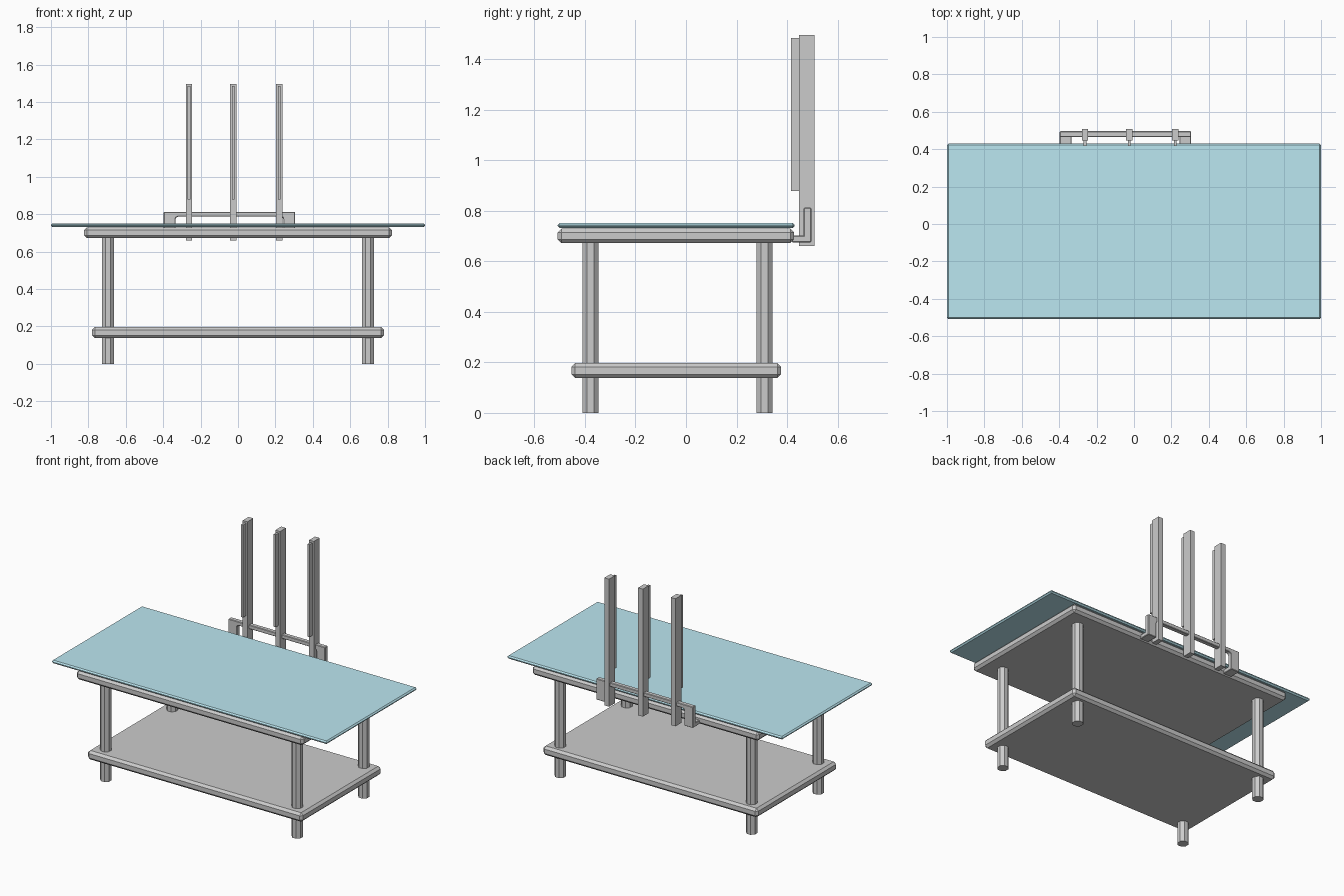
import bpy, bmesh, math

if "Cube" in bpy.data.objects:
    bpy.data.objects.remove(bpy.data.objects["Cube"])


def finish(bm, name, bevel=0.0):
    bmesh.ops.recalc_face_normals(bm, faces=bm.faces[:])
    me = bpy.data.meshes.new(name)
    bm.to_mesh(me)
    bm.free()
    ob = bpy.data.objects.new(name, me)
    bpy.context.collection.objects.link(ob)
    if bevel:
        mod = ob.modifiers.new("Chamfer", 'BEVEL')
        mod.width = bevel
        mod.segments = 1
        mod.limit_method = 'ANGLE'
    return ob


def box(name, x, y, z, bevel=0.0):
    """Box from (min, max) ranges on each axis, with chamfered edges."""
    bm = bmesh.new()
    bmesh.ops.create_cube(bm, size=1)
    for v in bm.verts:
        for i, (lo, hi) in enumerate((x, y, z)):
            v.co[i] = lo if v.co[i] < 0 else hi
    return finish(bm, name, bevel)


def leg(name, x, y, radius, height):
    """Octagonal leg with flats facing the axes."""
    bm = bmesh.new()
    r = radius / math.cos(math.pi / 8)
    ring = [bm.verts.new((x + r * math.cos((i + .5) * math.pi / 4),
                          y + r * math.sin((i + .5) * math.pi / 4), 0)) for i in range(8)]
    extrude(bm, bm.faces.new(ring), (0, 0, height))
    return finish(bm, name)


def extrude(bm, face, vec):
    geo = bmesh.ops.extrude_face_region(bm, geom=[face])["geom"]
    bmesh.ops.translate(bm, vec=vec, verts=[g for g in geo if isinstance(g, bmesh.types.BMVert)])


# Table: glass top, board under it, lower shelf
glass = box("glass_top", (-1, 1), (-0.508, 0.43), (0.732, 0.752), 0.008)
mat = bpy.data.materials.new("teal_glass")
mat.diffuse_color = (0.5, 0.8, 0.88, 1)
mat.use_nodes = True
mat.node_tree.nodes["Principled BSDF"].inputs["Base Color"].default_value = mat.diffuse_color
glass.data.materials.append(mat)
box("top_board", (-0.823, 0.823), (-0.508, 0.428), (0.672, 0.73), 0.015)
box("lower_shelf", (-0.78, 0.78), (-0.454, 0.377), (0.138, 0.197), 0.015)

# Four legs
for side, x in (("left", -0.695), ("right", 0.695)):
    for end, y in (("front", -0.378), ("back", 0.311)):
        leg(f"{end}_{side}_leg", x, y, 0.032, 0.68)

# Bracket behind the table: an upside-down U plate with a foot at each end
cx = -0.046
half = [(0.351, 0.675), (0.351, 0.813)]
inner = [(0.275, 0.787), (0.286, 0.782), (0.289, 0.77), (0.289, 0.675)]
bm = bmesh.new()
outline = half + [(-x, z) for x, z in reversed(half)] + \
    [(-x, z) for x, z in reversed(inner)] + inner
extrude(bm, bm.faces.new([bm.verts.new((cx + x, 0.466, z)) for x, z in outline]), (0, 0.03, 0))
finish(bm, "bracket_rail", 0.003)
for side, s in (("left", -1), ("right", 1)):
    xs = sorted((cx + s * 0.289, cx + s * 0.351))
    box(f"bracket_foot_{side}", xs, (0.42, 0.48), (0.675, 0.702), 0.003)

# Upright posts, each with a thin strip on its front
for i, x in enumerate((-0.262, -0.025, 0.22), 1):
    box(f"post_{i}", (x - 0.017, x + 0.017), (0.447, 0.508), (0.66, 1.497))
    box(f"post_strip_{i}", (x - 0.007, x + 0.007), (0.416, 0.45), (0.878, 1.485))
